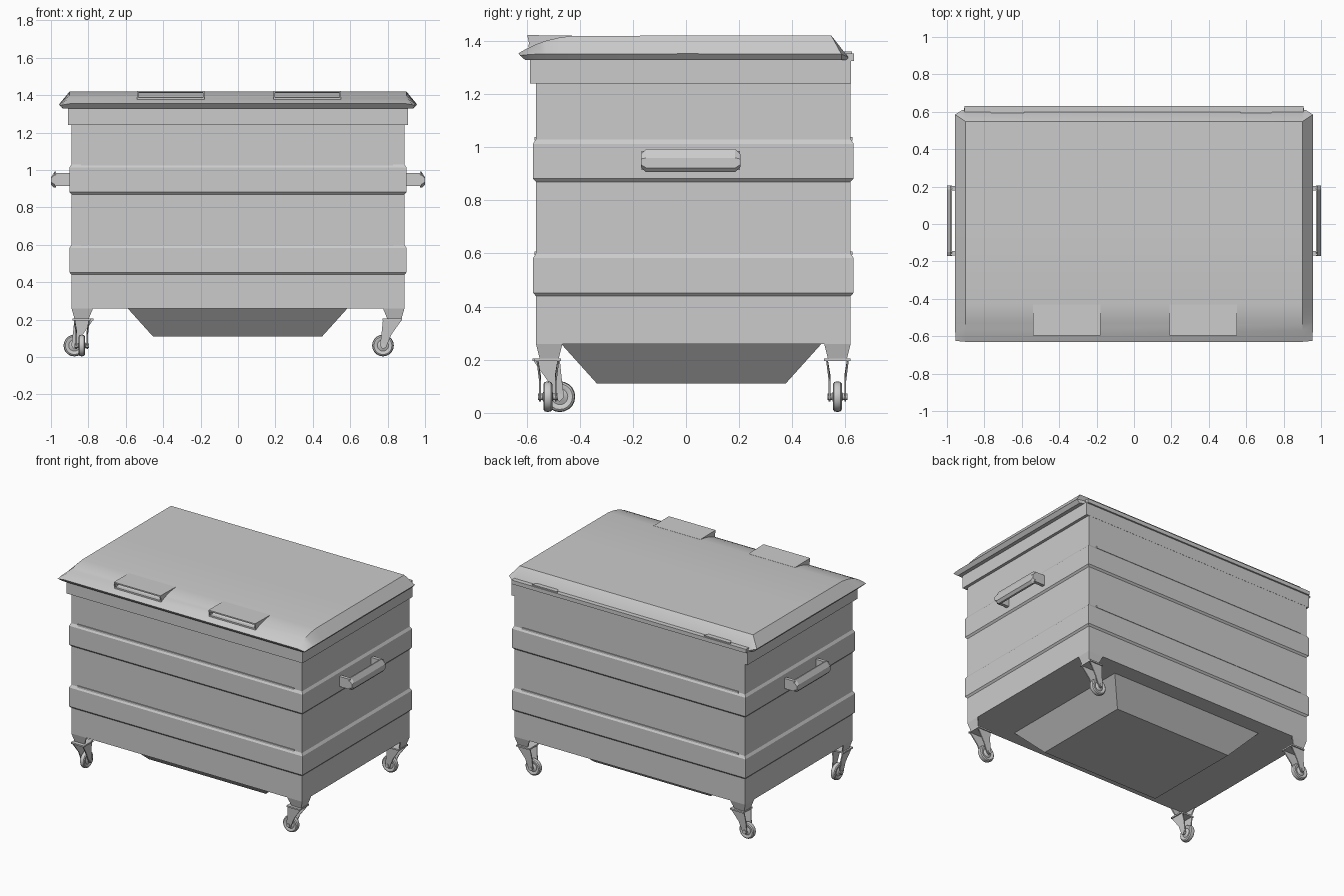
import bpy, bmesh, math
from mathutils import Matrix, Vector

if "Cube" in bpy.data.objects:
    bpy.data.objects.remove(bpy.data.objects["Cube"])


def loft(name, rings, smooth=False, caps=True):
    """Skin a list of equal-length closed rings, capping both ends."""
    bm = bmesh.new()
    rows = [[bm.verts.new(p) for p in ring] for ring in rings]
    n = len(rows[0])
    for a, b in zip(rows, rows[1:]):
        for i in range(n):
            bm.faces.new((a[i], a[(i + 1) % n], b[(i + 1) % n], b[i]))
    if caps:
        bm.faces.new(rows[0])
        bm.faces.new(rows[-1])
    bmesh.ops.recalc_face_normals(bm, faces=bm.faces)
    me = bpy.data.meshes.new(name)
    bm.to_mesh(me)
    bm.free()
    ob = bpy.data.objects.new(name, me)
    bpy.context.collection.objects.link(ob)
    if smooth:
        bpy.ops.object.select_all(action='DESELECT')
        ob.select_set(True)
        bpy.context.view_layer.objects.active = ob
        bpy.ops.object.shade_smooth_by_angle(angle=math.radians(30))
    return ob


def rect(x0, x1, y0, y1, z):
    return [(x0, y0, z), (x1, y0, z), (x1, y1, z), (x0, y1, z)]


def box(name, x0, x1, y0, y1, z0, z1):
    return loft(name, [rect(x0, x1, y0, y1, z0), rect(x0, x1, y0, y1, z1)])


def mirror_x(ob):
    m = ob.modifiers.new("mirror", 'MIRROR')
    m.use_axis[0] = True
    return ob


X, YF, YB = 0.89, -0.565, 0.62

# Main tub, sloped hopper beneath it, and the rim on front and sides
box("tub", -X, X, YF, YB, 0.26, 1.335)
loft("hopper_floor", [rect(-0.59, 0.585, -0.47, 0.51, 0.26),
                      rect(-0.455, 0.45, -0.335, 0.375, 0.11)])
box("rim", -0.91, 0.91, -0.588, 0.621, 1.24, 1.33)

# Pressed bands around the tub
for i, z in enumerate((0.44, 0.87)):
    steps = ((0, 0), (0.012, 0.011), (0.143, 0.011), (0.16, 0))
    loft(f"band_{i}", [rect(-X - d, X + d, YF - d, YB + d, z + h) for h, d in steps])
    box(f"band_crease_{i}", -0.84, 0.83, YF - 0.006, YB + 0.006, z + 0.155, z + 0.168)

# Bent sheet feet at the four corners
T = 0.008
for tag, y, s in (("front", YF, 1), ("back", YB, -1)):
    mirror_x(loft(f"foot_{tag}_face", [
        [(0.89, y + o, 0.26), (0.775, y + o, 0.26), (0.80, y + o + s * 0.015, 0.2),
         (0.873, y + o + s * 0.015, 0.2)] for o in (0, s * T)]))
    mirror_x(loft(f"foot_{tag}_side", [
        [(0.89 - o, y, 0.26), (0.89 - o, y + s * 0.1, 0.26), (0.873 - o, y + s * 0.085, 0.2),
         (0.873 - o, y + s * 0.015, 0.2)] for o in (0, T)]))


# Swivel casters, modelled trailing along +x and turned into place
def caster(tag, x, y, angle):
    parts = [box(f"caster_plate_{tag}", -0.052, 0.052, -0.05, 0.05, 0.195, 0.205)]
    side = ((-0.052, 0.2), (0.05, 0.2), (0.056, 0.14), (0.066, 0.06),
            (0.05, 0.042), (0.034, 0.05), (0.005, 0.12))
    for s in (-1, 1):
        parts.append(loft(f"caster_fork_{tag}", [
            [(u, s * (w + (0.01 if h > 0.19 else 0)), h) for u, h in side]
            for w in (0.026, 0.033)]))
    # Tyre, hub and axle as one turned profile (radius, offset)
    prof = ((0.012, -0.038), (0.012, -0.02), (0.03, -0.012), (0.038, -0.016), (0.048, -0.017),
            (0.055, -0.012), (0.058, 0), (0.055, 0.012), (0.048, 0.017), (0.038, 0.016),
            (0.03, 0.012), (0.012, 0.02), (0.012, 0.038))
    ring = [math.tau * i / 20 for i in range(20)]
    parts.append(loft(f"caster_wheel_{tag}", [
        [(0.05 + r * math.cos(a), w, 0.061 + r * math.sin(a)) for a in ring]
        for r, w in prof], smooth=True))
    for p in parts:
        p.matrix_world = Matrix.Translation((x, y, 0)) @ Matrix.Rotation(angle, 4, 'Z')


caster("front_left", -0.835, -0.525, math.pi / 2)
caster("front_right", 0.825, -0.52, math.pi)
caster("back_left", -0.825, 0.57, math.pi)
caster("back_right", 0.825, 0.57, math.pi)

# Side lifting handles: chamfered bar on two arms
bar = ((0.972, 0.993), (0.98, 0.993), (1.0, 0.96), (1.0, 0.922), (0.985, 0.906), (0.972, 0.906))
mid = (0.985, 0.95)


def bar_ring(y, k):
    return [(x, y, mid[1] + (z - mid[1]) * k) for x, z in bar]


mirror_x(loft("handle_bar", [bar_ring(-0.17, 0.55), bar_ring(-0.15, 1),
                             bar_ring(0.185, 1), bar_ring(0.205, 0.55)]))
for tag, y0, y1 in (("front", -0.168, -0.145), ("back", 0.18, 0.203)):
    mirror_x(box(f"handle_arm_{tag}", 0.88, 0.98, y0, y1, 0.915, 0.985))

# Lid: sloped sides, rounded-down front and bevelled back
# columns: y of top, y of outer edge, y of underside, top z, edge z, edge x
stations = ((-0.63, -0.625, -0.605, 1.354, 1.345, 0.953),
            (-0.605, -0.60, -0.59, 1.368, 1.348, 0.955),
            (-0.57, -0.57, -0.57, 1.385, 1.35, 0.956),
            (-0.53, -0.53, -0.53, 1.400, 1.35, 0.956),
            (-0.48, -0.48, -0.48, 1.412, 1.35, 0.956),
            (-0.43, -0.43, -0.43, 1.419, 1.35, 0.956),
            (0.0, 0.0, 0.0, 1.42, 1.352, 0.956),
            (0.547, 0.585, 0.585, 1.42, 1.35, 0.956),
            (0.605, 0.61, 0.608, 1.345, 1.34, 0.918))
loft("lid", [[(-ex, ye, ez), (-0.9, yt, zt), (0.9, yt, zt), (ex, ye, ez),
              (ex - 0.02, yu, 1.328), (-ex + 0.02, yu, 1.328)]
             for yt, ye, yu, zt, ez, ex in stations], smooth=True)

# Lid grips: flat hoods over the sloping front, open underneath
for tag, x0, x1 in (("left", -0.54, -0.18), ("right", 0.19, 0.55)):
    loft(f"lid_grip_{tag}", [[(x, -0.43, 1.42), (x, -0.597, 1.422), (x, -0.597, 1.413),
                             (x, -0.43, 1.411)] for x in (x0, x1)])
    for x in (x0, x1 - T):
        loft(f"lid_grip_cheek_{tag}", [[(a, -0.43, 1.418), (a, -0.597, 1.42),
                                       (a, -0.588, 1.378), (a, -0.53, 1.395)]
                                      for a in (x, x + T)])
    # Lower lip of the grip
    box(f"lid_grip_lip_{tag}", x0, x1, -0.592, -0.565, 1.376, 1.386)

# Rear hinge rail and the two tapered hinge blocks
box("hinge_rail", -0.905, 0.905, 0.595, 0.632, 1.325, 1.352)
for tag, x0, x1 in (("left", -0.78, -0.575), ("right", 0.555, 0.75)):
    loft(f"hinge_{tag}", [[(x0, 0.625, z), (x1, 0.58 + 0.045, z), (x1 - 0.02, 0.583, z),
                           (x0 + 0.02, 0.583, z)] for z in (1.33, 1.36)])
